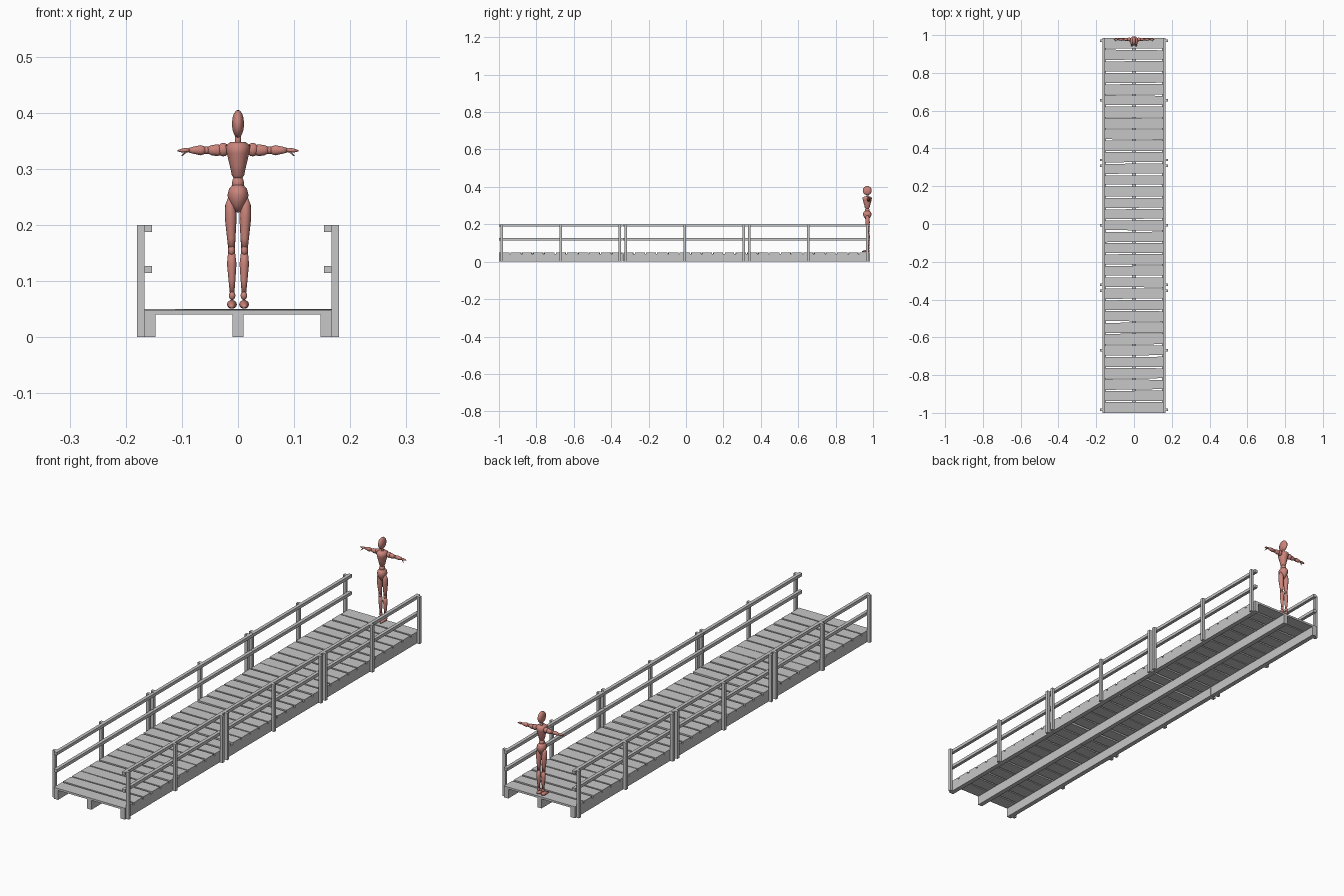
import bpy, bmesh, math, random
from mathutils import Vector

random.seed(4)
if "Cube" in bpy.data.objects:
    bpy.data.objects.remove(bpy.data.objects["Cube"])


def material(name, rgb):
    m = bpy.data.materials.new(name)
    m.use_nodes = True
    m.diffuse_color = (*rgb, 1)
    m.node_tree.nodes["Principled BSDF"].inputs["Base Color"].default_value = (*rgb, 1)
    return m


GREY = material("pale grey timber", (0.57, 0.57, 0.57))
SALMON = material("salmon figure", (0.60, 0.235, 0.20))


def finish(name, bm, mat, smooth=False):
    bmesh.ops.recalc_face_normals(bm, faces=bm.faces)
    me = bpy.data.meshes.new(name)
    bm.to_mesh(me)
    bm.free()
    me.materials.append(mat)
    for p in me.polygons:
        p.use_smooth = smooth
    ob = bpy.data.objects.new(name, me)
    bpy.context.collection.objects.link(ob)
    return ob


def box(name, x, y, z, jitter=0):
    """Box from (low, high) ranges; jitter skews the plank ends."""
    bm = bmesh.new()
    bmesh.ops.create_cube(bm, size=1)
    shift = {}
    for v in bm.verts:
        key = (v.co.x > 0, v.co.y > 0)
        dy, dz = shift.setdefault(key, (random.uniform(-jitter, jitter),
                                        random.uniform(0, jitter / 2)))
        v.co = [r[0] + (c + 0.5) * (r[1] - r[0]) for r, c in zip((x, y, z), v.co)]
        v.co.y += dy
        v.co.z += dz if v.co.z > z[0] + 0.001 else 0
    return finish(name, bm, GREY)


def limb(name, a, b, profile, depth=1.0, sides=12):
    """Turned body part from a to b; profile is (fraction, radius), depth scales y."""
    a, b = Vector(a), Vector(b)
    axis = (b - a).normalized()
    front = Vector((0, 1, 0)) if abs(axis.y) < 0.8 else Vector((0, 0, 1))
    side = axis.cross(front).normalized()
    front = side.cross(axis)
    bm = bmesh.new()
    rings = []
    for t, r in profile:
        c = a.lerp(b, t)
        rings.append([bm.verts.new(c + side * r * math.cos(k * math.tau / sides)
                                   + front * r * depth * math.sin(k * math.tau / sides))
                      for k in range(sides)])
    for low, high in zip(rings, rings[1:]):
        for k in range(sides):
            n = (k + 1) % sides
            bm.faces.new((low[k], low[n], high[n], high[k]))
    bm.faces.new(rings[0])
    bm.faces.new(rings[-1])
    return finish(name, bm, SALMON, True)


def ball(name, centre, size):
    bm = bmesh.new()
    bmesh.ops.create_uvsphere(bm, u_segments=14, v_segments=9, radius=1)
    for v in bm.verts:
        v.co = [c + s * k for c, s, k in zip(centre, size, v.co)]
    return finish(name, bm, SALMON, True)


# Bridge: three equal bays of beams, posts and rails
START, BAY = -1.0, 0.6617
for i in range(3):
    y0 = START + i * BAY
    y1 = y0 + BAY
    span = (y0 + 0.0005, y1 - 0.0005)
    box(f"centre_beam_{i}", (-0.01, 0.01), span, (0, 0.04))
    for s, label in ((1, "left"), (-1, "right")):
        def across(inner, outer):
            return tuple(sorted((s * inner, s * outer)))
        box(f"{label}_beam_{i}", across(0.147, 0.167), span, (0, 0.04))
        for j, z in enumerate((0.114, 0.187)):
            box(f"{label}_rail_{i}_{j}", across(0.153, 0.167), span, (z, z + 0.013))
        for j, y in enumerate((y0 + 0.0155, (y0 + y1) / 2, y1 - 0.0155)):
            box(f"{label}_post_{i}_{j}", across(0.167, 0.18),
                (y - 0.0065, y + 0.0065), (0, 0.2))

# Deck of uneven planks
COUNT = 33
PITCH = 3 * BAY / COUNT
for k in range(COUNT):
    y = START + k * PITCH
    ends = (0.0005 if k == 0 else 0.0035, 0.0005 if k == COUNT - 1 else 0.0035)
    box(f"plank_{k}", (-0.167, 0.167), (y + ends[0], y + PITCH - ends[1]),
        (0.04, 0.0485), 0 if k in (0, COUNT - 1) else 0.0027)

# Jointed figure: head and trunk
Y = 0.969
ball("head", (0, Y, 0.380), (0.011, 0.024, 0.025))
limb("neck", (0, Y + 0.004, 0.338), (0, Y, 0.362), [(0, 0.007), (0.5, 0.005), (1, 0.006)])
limb("chest", (0, Y, 0.280), (0, Y, 0.348),
     [(0, 0.005), (0.12, 0.011), (0.4, 0.015), (0.7, 0.020), (0.9, 0.022), (1, 0.013)], 1.15)
ball("waist", (0, Y, 0.274), (0.011, 0.013, 0.014))
limb("pelvis", (0, Y, 0.222), (0, Y, 0.272),
     [(0, 0.004), (0.25, 0.012), (0.6, 0.019), (0.85, 0.016), (1, 0.009)], 1.25)

# Arms and legs on both sides
for s, label in ((1, "left"), (-1, "right")):
    ay, az = Y + 0.008, 0.333
    ball(f"{label}_shoulder", (s * 0.026, ay, az + 0.001), (0.011, 0.010, 0.012))
    limb(f"{label}_upper_arm", (s * 0.027, ay, az), (s * 0.056, ay, az),
         [(0, 0.008), (0.35, 0.0105), (0.7, 0.009), (1, 0.005)], 0.8)
    ball(f"{label}_elbow", (s * 0.056, ay, az), (0.006, 0.006, 0.007))
    limb(f"{label}_forearm", (s * 0.057, ay, az), (s * 0.088, ay, az),
         [(0, 0.006), (0.3, 0.009), (0.7, 0.0065), (1, 0.004)], 0.8)
    limb(f"{label}_hand", (s * 0.087, ay, az), (s * 0.108, ay - 0.001, az - 0.001),
         [(0, 0.003), (0.3, 0.0045), (0.6, 0.0035), (1, 0.001)], 1.4)
    limb(f"{label}_thumb", (s * 0.091, ay - 0.003, az - 0.001),
         (s * 0.100, ay - 0.009, az - 0.010), [(0, 0.002), (1, 0.001)], 1, 6)
    limb(f"{label}_thigh", (s * 0.0115, Y + 0.004, 0.158), (s * 0.014, Y, 0.248),
         [(0, 0.006), (0.2, 0.0075), (0.6, 0.0105), (0.85, 0.0095), (1, 0.004)], 1.15)
    ball(f"{label}_knee", (s * 0.0115, Y + 0.003, 0.155), (0.0065, 0.008, 0.010))
    limb(f"{label}_shin", (s * 0.0105, Y + 0.006, 0.078), (s * 0.0115, Y + 0.005, 0.153),
         [(0, 0.004), (0.3, 0.006), (0.7, 0.0085), (1, 0.006)], 1.1)
    ball(f"{label}_ankle", (s * 0.0105, Y + 0.006, 0.074), (0.006, 0.007, 0.008))
    limb(f"{label}_foot", (s * 0.0105, Y + 0.013, 0.060), (s * 0.0115, Y - 0.028, 0.054),
         [(0, 0.006), (0.3, 0.009), (0.7, 0.006), (1, 0.003)], 0.9, 10)
